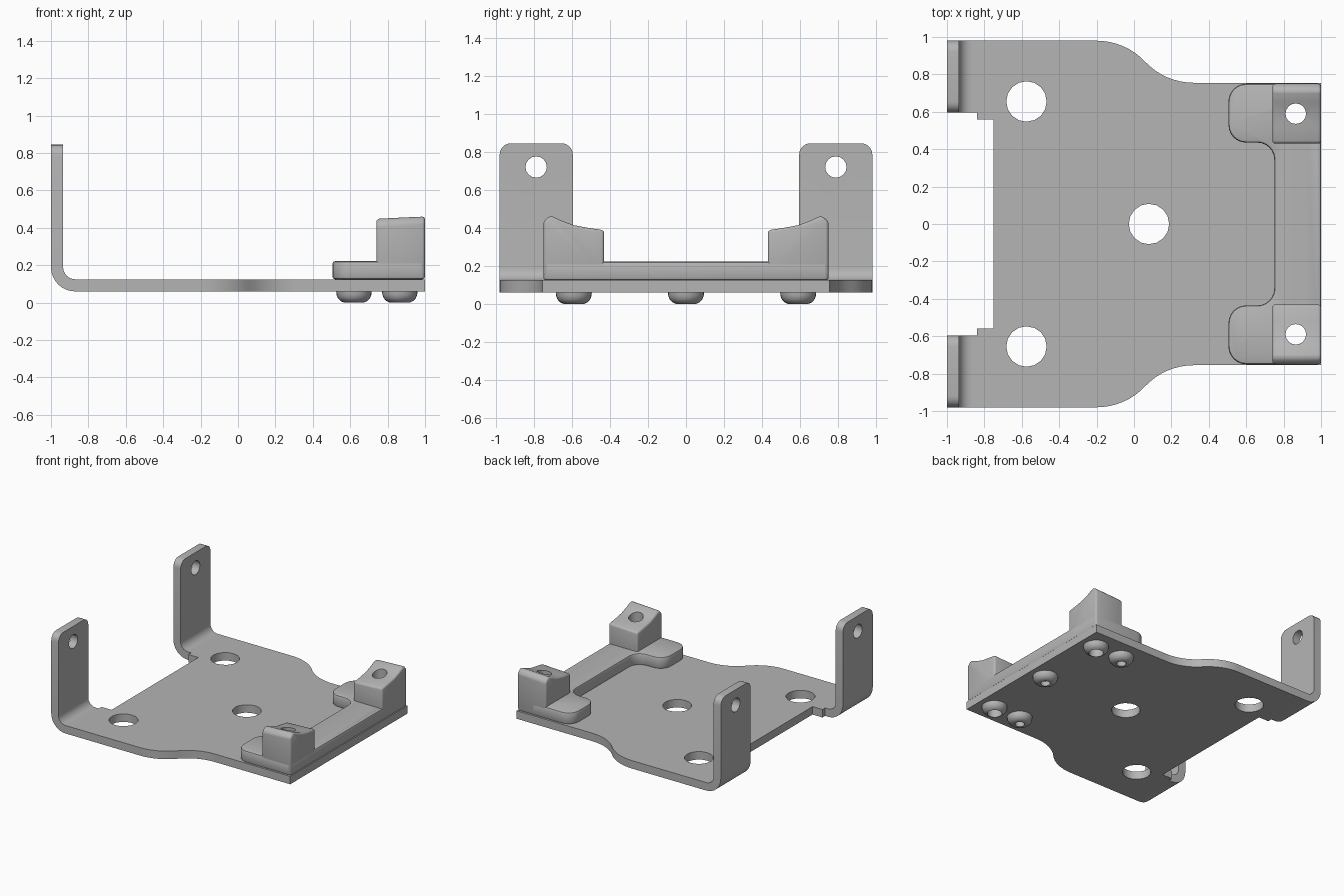
import bpy, bmesh
from math import cos, sin, radians, pi
from mathutils import Vector, Matrix

cube = bpy.data.objects.get("Cube")
if cube:
    bpy.data.objects.remove(cube, do_unlink=True)

grey = bpy.data.materials.new("plain grey")
grey.use_nodes = True
colour = (0.46, 0.46, 0.46, 1)
grey.diffuse_color = colour
grey.node_tree.nodes["Principled BSDF"].inputs["Base Color"].default_value = colour

BOTTOM, TOP = 0.06, 0.125      # sheet faces
HOLE_X, HOLE_Y = 0.865, 0.59   # bored posts


def arc(cx, cy, r, start, end, n=6):
    steps = [radians(start + (end - start) * i / n) for i in range(n + 1)]
    return [(cx + r * cos(a), cy + r * sin(a)) for a in steps]


def mirrored(half):
    return half + [(x, -y) for x, y in reversed(half)]


def finish(name, bm):
    bmesh.ops.recalc_face_normals(bm, faces=bm.faces)
    mesh = bpy.data.meshes.new(name)
    bm.to_mesh(mesh)
    bm.free()
    mesh.materials.append(grey)
    ob = bpy.data.objects.new(name, mesh)
    bpy.context.collection.objects.link(ob)
    return ob


def prism(points, depth):
    """Closed solid from a 3D outline swept along depth."""
    bm = bmesh.new()
    face = bm.faces.new([bm.verts.new(p) for p in points])
    new = bmesh.ops.extrude_face_region(bm, geom=[face], use_keep_orig=True)["geom"]
    verts = [v for v in new if isinstance(v, bmesh.types.BMVert)]
    bmesh.ops.translate(bm, verts=verts, vec=depth)
    bmesh.ops.recalc_face_normals(bm, faces=bm.faces)
    return bm


def select(ob):
    bpy.ops.object.select_all(action='DESELECT')
    ob.select_set(True)
    bpy.context.view_layer.objects.active = ob


def smooth(ob):
    select(ob)
    bpy.ops.object.shade_smooth_by_angle(angle=radians(35))


def drill(ob, holes, axis='Z'):
    """Cut round holes given as (centre, radius)."""
    bm = bmesh.new()
    turn = Matrix.Rotation(pi / 2, 4, 'Y') if axis == 'X' else Matrix()
    for centre, r in holes:
        bmesh.ops.create_cone(bm, cap_ends=True, segments=16, radius1=r, radius2=r,
                              depth=1.5, matrix=Matrix.Translation(centre) @ turn)
    cutter = finish("hole_cutter", bm)
    cutter.hide_render = True
    mod = ob.modifiers.new("holes", 'BOOLEAN')
    mod.operation, mod.solver, mod.object = 'DIFFERENCE', 'EXACT', cutter
    select(ob)
    bpy.ops.object.modifier_apply(modifier=mod.name)
    bpy.data.objects.remove(cutter, do_unlink=True)


def lathe(name, profile, x, y):
    bm = bmesh.new()
    verts = [bm.verts.new((r, 0, z)) for r, z in profile]
    edges = [bm.edges.new((verts[i], verts[i + 1])) for i in range(len(verts) - 1)]
    bmesh.ops.spin(bm, geom=verts + edges, cent=(0, 0, 0), axis=(0, 0, 1),
                   angle=2 * pi, steps=24)
    bmesh.ops.remove_doubles(bm, verts=bm.verts, dist=0.0005)
    ob = finish(name, bm)
    ob.location = (x, y, 0)
    smooth(ob)


post_bores = [((HOLE_X, s * HOLE_Y, 0.2), 0.055) for s in (1, -1)]

# Flat sheet with necked sides and a notched rear edge
half = ([(1, 0.755)] + arc(0.32, 1.112, 0.357, -90, -136.8, 8)
        + arc(-0.2, 0.623, 0.357, 43.2, 90, 8)
        + [(-0.87, 0.98), (-0.87, 0.595), (-0.84, 0.595), (-0.84, 0.56), (-0.75, 0.56)])
plate = finish("base_plate", prism([(x, y, BOTTOM) for x, y in mirrored(half)],
                                   Vector((0, 0, TOP - BOTTOM))))
drill(plate, post_bores + [((0.08, 0, 0), 0.108), ((-0.575, 0.655, 0), 0.108),
                           ((-0.575, -0.655, 0), 0.108)])
smooth(plate)

# Bent upright tabs with rounded top corners
section = (arc(-0.87, 0.19, 0.13, 270, 180, 8) + [(-1, 0.845), (-0.935, 0.845)]
           + arc(-0.87, 0.19, 0.065, 180, 270, 8))
for side, s in (("left", 1), ("right", -1)):
    bm = prism([(x, s * 0.595, z) for x, z in section], Vector((0, s * 0.385, 0)))
    corners = [e for e in bm.edges if all(v.co.z > 0.84 for v in e.verts)
               and abs(e.verts[0].co.y - e.verts[1].co.y) < 0.01]
    bmesh.ops.bevel(bm, geom=corners, offset=0.06, offset_type='OFFSET',
                    segments=5, profile=0.5, affect='EDGES')
    # Rename by the tab's side along y
    tab = finish("upright_tab_" + ("back" if s > 0 else "front"), bm)
    drill(tab, [((-1, s * 0.788, 0.72), 0.056)], 'X')
    smooth(tab)

# U-shaped pad with eased rims
half = (arc(0.98, 0.73, 0.02, 0, 90, 3) + arc(0.6, 0.655, 0.095, 90, 180)
        + arc(0.6, 0.53, 0.095, 180, 270) + arc(0.66, 0.345, 0.09, 90, 0))
bm = prism([(x, y, TOP) for x, y in mirrored(half)], Vector((0, 0, 0.097)))
rims = [e for e in bm.edges if abs(e.verts[0].co.z - e.verts[1].co.z) < 0.001]
bmesh.ops.bevel(bm, geom=rims, offset=0.014, offset_type='OFFSET',
                segments=2, profile=0.5, affect='EDGES')
pad = finish("mounting_pad", bm)
drill(pad, post_bores)
smooth(pad)

# Posts with sloping, slightly hollow tops
outline = [(0.43, 0.145), (0.43, 0.388), (0.52, 0.402), (0.59, 0.415), (0.65, 0.437),
           (0.70, 0.46), (0.72, 0.462), (0.75, 0.432), (0.75, 0.145)]
for side, s in (("back", 1), ("front", -1)):
    bm = prism([(0.74, s * y, z) for y, z in outline], Vector((0.26, 0, 0)))
    for v in bm.verts:
        if v.co.z > 0.3 and v.co.x < 0.8:
            v.co.z -= 0.012
    post = finish("post_" + side, bm)
    mod = post.modifiers.new("eased_edges", 'BEVEL')
    mod.width, mod.segments, mod.limit_method = 0.016, 3, 'ANGLE'
    mod.angle_limit = radians(30)
    select(post)
    bpy.ops.object.modifier_apply(modifier=mod.name)
    drill(post, post_bores)
    smooth(post)

# Domed screw heads underneath: bored below the posts, socketed elsewhere
dome = [(0.072, 0.009), (0.086, 0.024), (0.093, 0.042), (0.095, BOTTOM)]
bored = [(0.055, BOTTOM), (0.055, 0.001)] + dome + [(0.055, BOTTOM)]
socketed = [(0, 0.04), (0.036, 0.04), (0.036, 0), (0.052, 0)] + dome + [(0, BOTTOM)]
for side, s in (("back", 1), ("front", -1)):
    lathe("bored_screw_head_" + side, bored, HOLE_X, s * HOLE_Y)
    lathe("socket_screw_head_" + side, socketed, 0.62, s * HOLE_Y)
lathe("socket_screw_head_middle", socketed, HOLE_X, 0)
